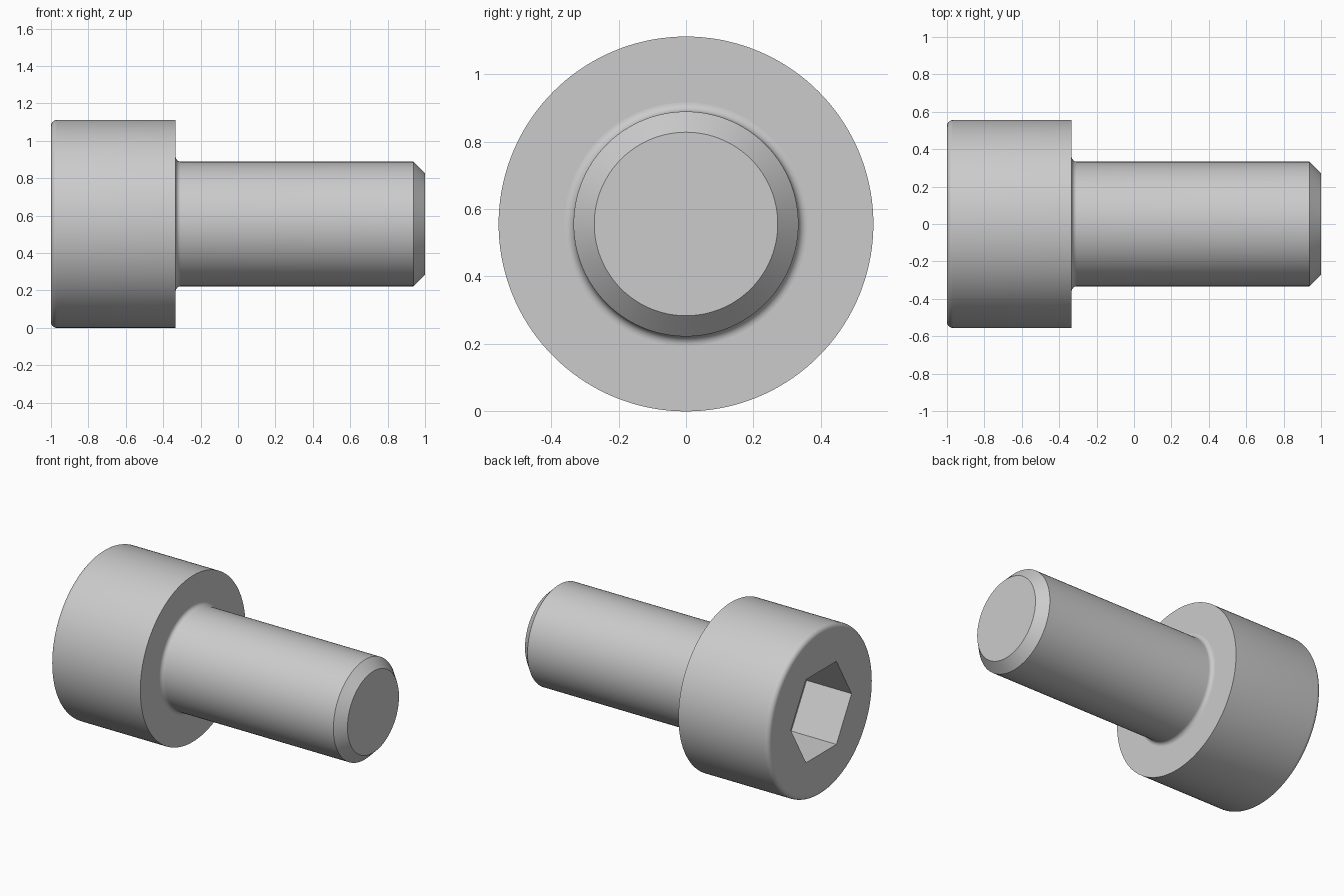
import bpy, bmesh
from math import cos, sin, pi, radians
from mathutils import Vector

cube = bpy.data.objects.get("Cube")
if cube:
    bpy.data.objects.remove(cube, do_unlink=True)

HEAD_R, SHANK_R, TIP_R = 0.5556, 0.3333, 0.272
HEAD_X, SEAT_X, END_X = -1.0, -0.3333, 1.0
ROUND, FILLET = 0.032, 0.027
SOCKET_R, SOCKET_DEPTH = 0.3208, 0.3333
SEGMENTS, ARC_STEPS = 144, 8


def arc(cx, cr, radius, start, end):
    """Points (x, r) along an arc of the lathe profile, angles in degrees."""
    points = []
    for i in range(ARC_STEPS + 1):
        a = radians(start + (end - start) * i / ARC_STEPS)
        points.append((cx + radius * cos(a), cr + radius * sin(a)))
    return points


def open_edges(bm, x):
    return [e for e in bm.edges if e.is_boundary
            and all(abs(v.co.x - x) < 1e-4 for v in e.verts)]


steel = bpy.data.materials.new("steel grey")
steel.use_nodes = True
steel.diffuse_color = (0.6, 0.6, 0.6, 1)
steel.node_tree.nodes["Principled BSDF"].inputs["Base Color"].default_value = (0.6, 0.6, 0.6, 1)

# Lathe profile: rounded head, seat, fillet, shank, chamfered tip
profile = arc(HEAD_X + ROUND, HEAD_R - ROUND, ROUND, 180, 90)
profile.append((SEAT_X, HEAD_R))
profile += arc(SEAT_X + FILLET, SHANK_R + FILLET, FILLET, 180, 270)
profile += [(END_X - SHANK_R + TIP_R, SHANK_R), (END_X, TIP_R)]

bm = bmesh.new()
verts = [bm.verts.new((x, 0, r)) for x, r in profile]
edges = [bm.edges.new(pair) for pair in zip(verts, verts[1:])]
bmesh.ops.spin(bm, geom=verts + edges, cent=(0, 0, 0), axis=(1, 0, 0),
               angle=2 * pi, steps=SEGMENTS, use_merge=True)
bmesh.ops.remove_doubles(bm, verts=bm.verts, dist=1e-5)

# Flat tip
bmesh.ops.contextual_create(bm, geom=open_edges(bm, END_X))

# Hexagon socket: floor, walls and the head face around it
rim_edges = open_edges(bm, HEAD_X)
corners = [(SOCKET_R * cos(i * pi / 3), SOCKET_R * sin(i * pi / 3)) for i in range(6)]
mouth = [bm.verts.new((HEAD_X, y, z)) for y, z in corners]
floor = [bm.verts.new((HEAD_X + SOCKET_DEPTH, y, z)) for y, z in corners]
bm.faces.new(floor)
for i in range(6):
    j = (i + 1) % 6
    bm.faces.new((mouth[i], mouth[j], floor[j], floor[i]))
mouth_edges = [bm.edges.get((mouth[i], mouth[(i + 1) % 6])) for i in range(6)]
bmesh.ops.triangle_fill(bm, use_beauty=True, edges=rim_edges + mouth_edges,
                        normal=Vector((-1, 0, 0)))
bmesh.ops.recalc_face_normals(bm, faces=bm.faces)

# Smooth turned surfaces, flat ends, crisp corners
bm.normal_update()
for face in bm.faces:
    face.smooth = abs(face.normal.x) < 0.999
for edge in bm.edges:
    edge.smooth = edge.calc_face_angle(0) < radians(30)

mesh = bpy.data.meshes.new("socket_head_screw")
bm.to_mesh(mesh)
bm.free()
mesh.materials.append(steel)
screw = bpy.data.objects.new("socket_head_screw", mesh)
screw.location.z = HEAD_R
bpy.context.collection.objects.link(screw)
